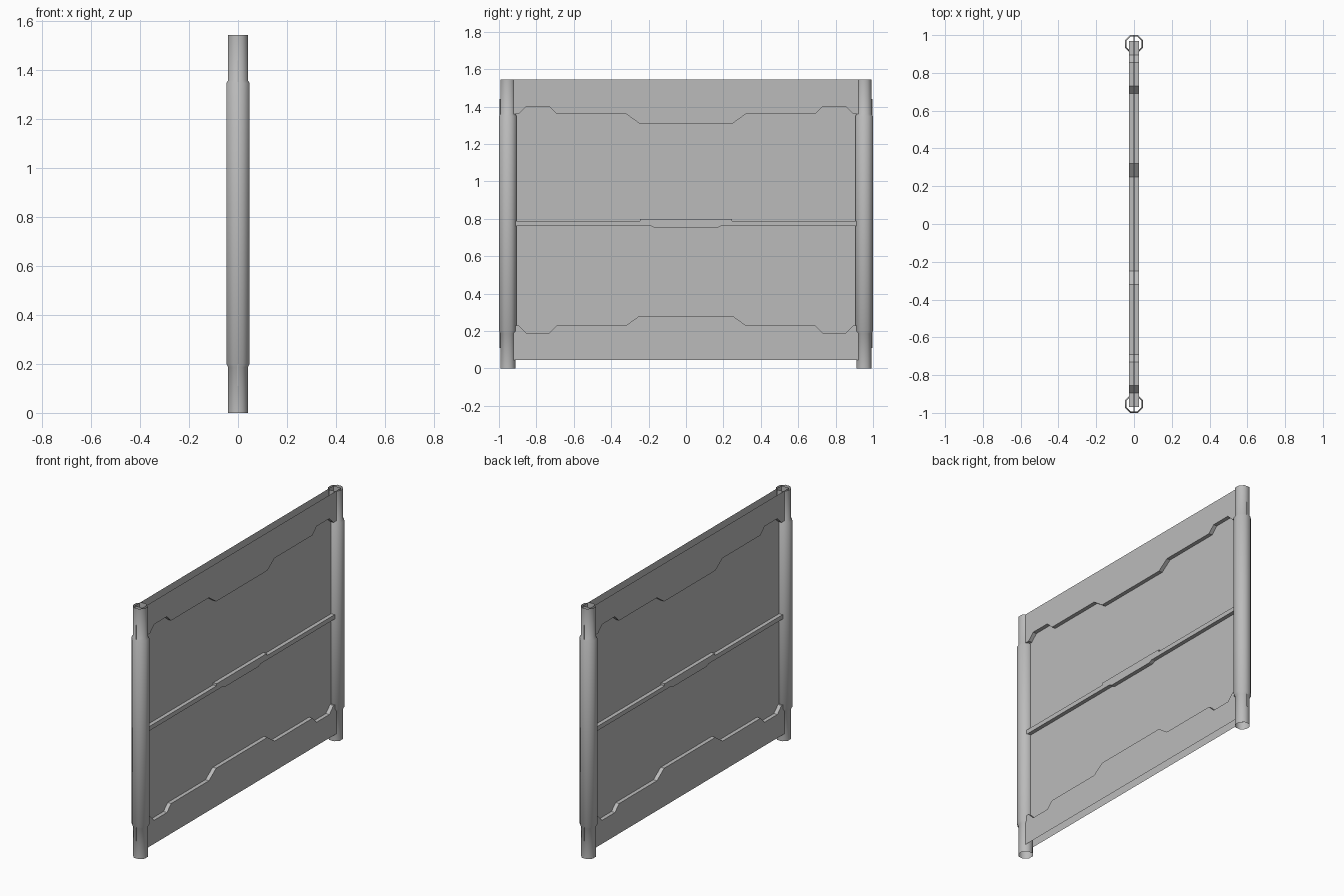
import bpy, bmesh, math

cube = bpy.data.objects.get("Cube")
if cube:
    bpy.data.objects.remove(cube)

HEIGHT = 1.545
MID = 0.795        # the bands mirror about this height
DEPTH = 0.026      # half thickness of the bands
POST_Y = 0.9525

grey = bpy.data.materials.new("plain grey")
grey.use_nodes = True
grey.diffuse_color = (0.5, 0.5, 0.5, 1)
grey.node_tree.nodes["Principled BSDF"].inputs["Base Color"].default_value = (0.5, 0.5, 0.5, 1)


def add_object(name, bm):
    mesh = bpy.data.meshes.new(name)
    bm.to_mesh(mesh)
    bm.free()
    mesh.materials.append(grey)
    obj = bpy.data.objects.new(name, mesh)
    bpy.context.collection.objects.link(obj)
    return obj


def mirrored(half):
    """Complete a (y, z) edge line given for y >= 0, running outwards."""
    return [(-y, z) for y, z in reversed(half)] + half


def slab(name, outline, depth, is_open=None):
    """Extrude a (y, z) outline across x; drop the sides that is_open accepts."""
    bm = bmesh.new()
    face = bm.faces.new([bm.verts.new((-depth, y, z)) for y, z in outline])
    grown = bmesh.ops.extrude_face_region(bm, geom=[face], use_keep_orig=True)
    verts = [v for v in grown["geom"] if isinstance(v, bmesh.types.BMVert)]
    bmesh.ops.translate(bm, verts=verts, vec=(2 * depth, 0, 0))
    bmesh.ops.recalc_face_normals(bm, faces=bm.faces)
    if is_open:
        bm.normal_update()
        gone = [f for f in bm.faces if is_open(f)]
        bmesh.ops.delete(bm, geom=gone, context="FACES")
    return add_object(name, bm)


# Thin sheet running through the whole frame
slab("centre_sheet", [(-0.997, 0.11), (0.997, 0.11), (0.997, 1.44), (-0.997, 1.44)], 0.002)

# Stepped bands: hollow, open along the straight outer edge
step = [(0.25, 0.28), (0.32, 0.23), (0.69, 0.23), (0.73, 0.19),
        (0.855, 0.19), (0.895, 0.23), (0.97, 0.23)]
lower = mirrored(step) + [(0.97, 0.045), (-0.97, 0.045)]
upper = [(y, 2 * MID - z) for y, z in lower]
slab("lower_band", lower, DEPTH, lambda f: f.calc_center_median().z < 0.05)
slab("upper_band", upper, DEPTH, lambda f: f.calc_center_median().z > 1.54)

# Middle rail, a little taller in the centre
rail_top = mirrored([(0.245, 0.8), (0.246, 0.787), (0.915, 0.787)])
rail_bottom = mirrored([(0.165, 0.75), (0.185, 0.76), (0.915, 0.76)])
slab("middle_rail", rail_top + rail_bottom[::-1], DEPTH)


# Eight-sided hollow posts with a thicker sleeve
def post(name, y):
    profile = [(0.04, 0), (0.04, 0.187), (0.0475, 0.2),
               (0.0475, 1.348), (0.04, 1.36), (0.04, HEIGHT)]
    sides = 8
    bm = bmesh.new()
    rings = []
    for apothem, z in profile:
        r = apothem / math.cos(math.pi / sides)
        angles = [(i + 0.5) * 2 * math.pi / sides for i in range(sides)]
        rings.append([bm.verts.new((r * math.cos(a), y + r * math.sin(a), z)) for a in angles])
    for low, high in zip(rings, rings[1:]):
        for i in range(sides):
            j = (i + 1) % sides
            bm.faces.new((low[i], low[j], high[j], high[i]))
    obj = add_object(name, bm)
    bpy.ops.object.select_all(action="DESELECT")
    obj.select_set(True)
    bpy.context.view_layer.objects.active = obj
    bpy.ops.object.shade_smooth_by_angle(angle=math.radians(50))


post("front_post", -POST_Y)
post("back_post", POST_Y)
